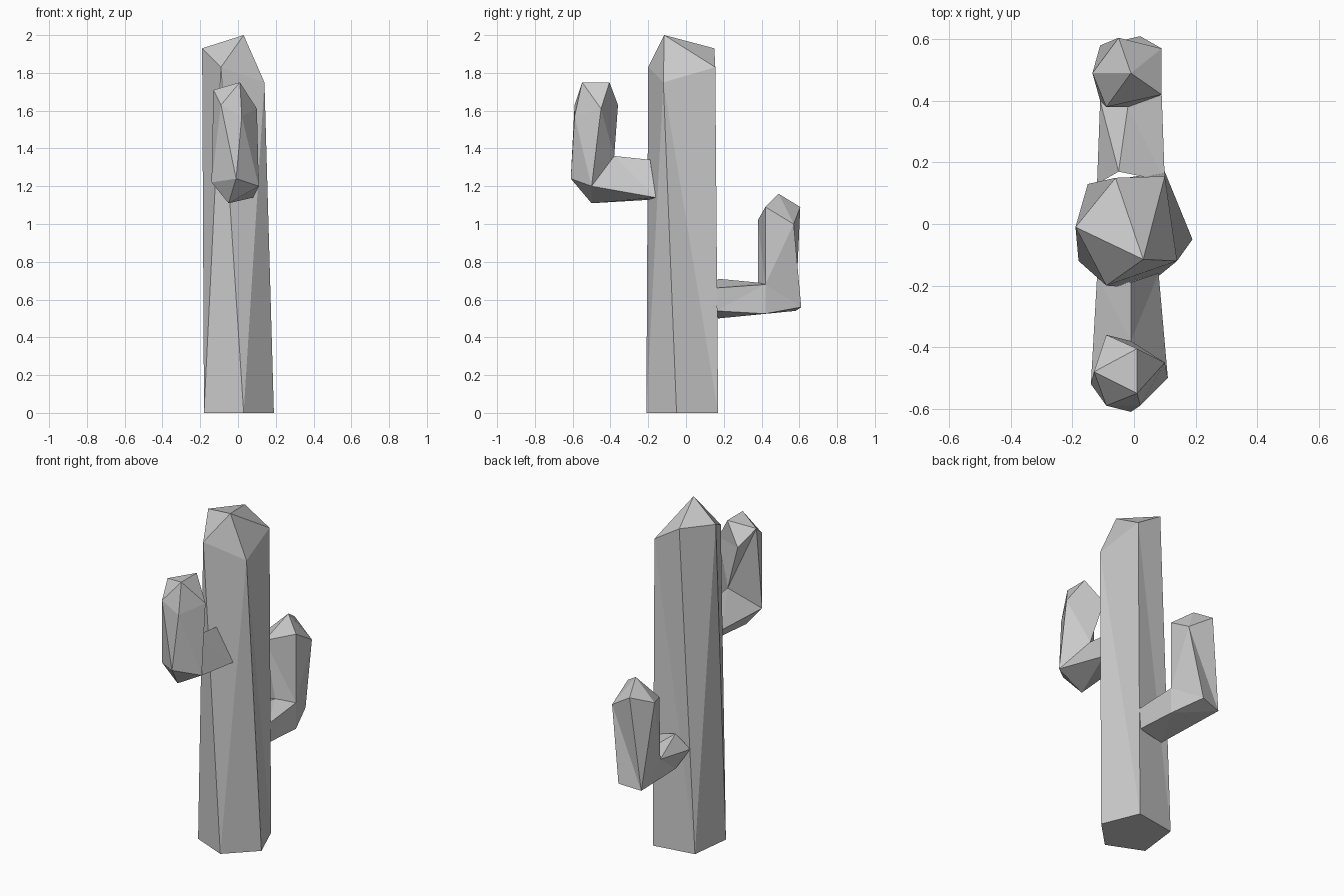
import bpy, bmesh

if "Cube" in bpy.data.objects:
    bpy.data.objects.remove(bpy.data.objects["Cube"])


def loft(name, rings):
    """Skin five-point rings; repeated points collapse to make tips and elbows."""
    bm = bmesh.new()
    loops = [[bm.verts.new(p) for p in ring] for ring in rings]
    bm.faces.new(loops[0])
    for a, b in zip(loops, loops[1:]):
        for i in range(5):
            j = (i + 1) % 5
            bm.faces.new((a[i], a[j], b[j], b[i]))
    bmesh.ops.remove_doubles(bm, verts=bm.verts, dist=0.001)
    bmesh.ops.recalc_face_normals(bm, faces=bm.faces)
    bmesh.ops.triangulate(bm, faces=bm.faces)
    mesh = bpy.data.meshes.new(name)
    bm.to_mesh(mesh)
    bm.free()
    obj = bpy.data.objects.new(name, mesh)
    bpy.context.collection.objects.link(obj)
    return obj


# Trunk: tapering, twisted pentagon with an off-centre peak
loft("trunk", [
    [(.03, -.21, 0), (.19, -.05, 0), (.10, .17, 0), (-.15, .13, 0), (-.18, -.12, 0)],
    [(-.09, -.20, 1.83), (.14, -.12, 1.75), (.10, .155, 1.83),
     (-.06, .15, 1.93), (-.19, -.01, 1.93)],
    [(.03, -.115, 2)] * 5,
])

# Front arm: square-ish branch, bent elbow, faceted bud
inner, right, left = (-.01, -.38, 1.36), (.11, -.50, 1.20), (-.14, -.52, 1.22)
under, outer = (-.05, -.50, 1.11), (-.01, -.61, 1.24)
tip_a, tip_b = (.01, -.55, 1.75), (.01, -.405, 1.75)
loft("front_arm", [
    [(-.01, -.19, 1.34), (.08, -.16, 1.14), (-.04, -.16, 1.13),
     (-.04, -.16, 1.13), (-.12, -.17, 1.22)],
    [inner, right, under, under, left],
    [inner, right, outer, outer, left],
    [(-.09, -.36, 1.63), (.10, -.45, 1.61), (.02, -.59, 1.57),
     (-.09, -.59, 1.63), (-.13, -.48, 1.71)],
    [tip_b, tip_b, tip_a, tip_a, tip_a],
])

# Back arm: lower branch with a pointed bud
inner, right, left = (-.02, .38, .69), (.09, .42, .68), (-.11, .40, .66)
under, heel, outer = (.09, .42, .525), (-.11, .58, .54), (.02, .61, .56)
loft("back_arm", [
    [(-.05, .17, .71), (.10, .14, .66), (.09, .16, .54),
     (-.05, .17, .50), (-.12, .13, .62)],
    [inner, right, under, heel, left],
    [inner, right, outer, heel, left],
    [(-.09, .38, 1.02), (.09, .42, 1.09), (.09, .57, 1.0),
     (-.05, .605, 1.09), (-.135, .49, 1.04)],
    [(-.01, .49, 1.16)] * 5,
])
